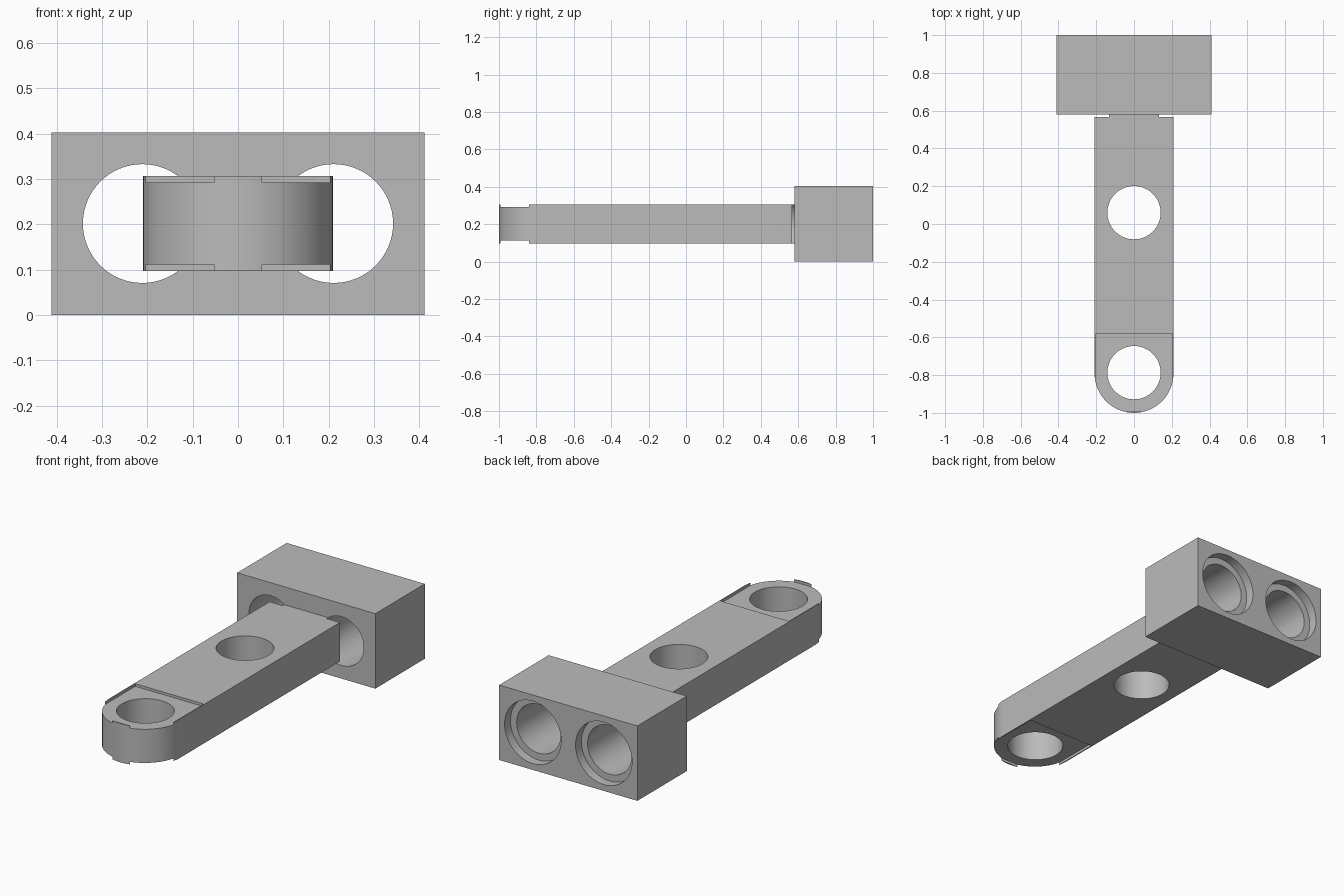
import bpy, bmesh, math
from mathutils import Matrix, Vector

old = bpy.data.objects.get("Cube")
if old:
    bpy.data.objects.remove(old, do_unlink=True)

MID = 0.202      # centre height
R = 0.209        # arm half width and tip radius
TIP = -1 + R     # centre of rounded tip
HALF = 0.1045    # arm half thickness

grey = bpy.data.materials.new("plain_grey")
grey.use_nodes = True
grey.diffuse_color = (0.5, 0.5, 0.5, 1)
grey.node_tree.nodes["Principled BSDF"].inputs["Base Color"].default_value = (0.5, 0.5, 0.5, 1)


def finish(name, bm):
    bmesh.ops.recalc_face_normals(bm, faces=bm.faces)
    mesh = bpy.data.meshes.new(name)
    bm.to_mesh(mesh)
    bm.free()
    mesh.materials.append(grey)
    obj = bpy.data.objects.new(name, mesh)
    bpy.context.collection.objects.link(obj)
    return obj


def box(name, low, high):
    low, high = Vector(low), Vector(high)
    bm = bmesh.new()
    bmesh.ops.create_cube(bm, size=1, matrix=Matrix.Translation((low + high) / 2)
                          @ Matrix.Diagonal((high - low).to_4d()))
    return finish(name, bm)


def rod(name, center, radius, length, along_y=False):
    bm = bmesh.new()
    turn = Matrix.Rotation(math.pi / 2 if along_y else 0, 4, "X")
    bmesh.ops.create_cone(bm, cap_ends=True, segments=64, radius1=radius, radius2=radius,
                          depth=length, matrix=Matrix.Translation(center) @ turn)
    return finish(name, bm)


def combine(target, tool, operation):
    mod = target.modifiers.new(operation.lower(), "BOOLEAN")
    mod.operation, mod.solver, mod.object = operation, "EXACT", tool
    bpy.context.view_layer.objects.active = target
    bpy.ops.object.modifier_apply(modifier=mod.name)
    bpy.data.objects.remove(tool, do_unlink=True)


# Flat arm with a rounded tip, running into the block
bm = bmesh.new()
outline = [(R, 0.65), (-R, 0.65)]
for i in range(33):
    a = math.pi + math.pi * i / 32
    outline.append((R * math.cos(a), TIP + R * math.sin(a)))
face = bm.faces.new([bm.verts.new((x, y, MID - HALF)) for x, y in outline])
top = bmesh.ops.extrude_face_region(bm, geom=[face])["geom"]
bmesh.ops.translate(bm, vec=(0, 0, 2 * HALF),
                    verts=[v for v in top if isinstance(v, bmesh.types.BMVert)])
arm = finish("arm", bm)

# Shallow square recesses above and below the tip
for side in (-1, 1):
    z = sorted((MID + side * (HALF - 0.014), MID + side * 0.2))
    combine(arm, box("recess", (-0.203, -0.993, z[0]), (0.203, -0.583, z[1])), "DIFFERENCE")

# Vertical holes through the arm
for y in (TIP + 0.004, 0.06):
    combine(arm, rod("pin_hole", (0, y, MID), 0.141, 1), "DIFFERENCE")

# End block joined to the arm
body = box("block_with_arm", (-0.411, 0.58, 0), (0.411, 1, 0.403))
combine(body, arm, "UNION")

# Twin bores with rear counterbores; the bores also nick the end of the arm
for x in (-0.211, 0.211):
    combine(body, rod("bore", (x, 0.867, MID), 0.131, 0.6, True), "DIFFERENCE")
    combine(body, rod("counterbore", (x, 1.0, MID), 0.168, 0.1, True), "DIFFERENCE")

bpy.ops.object.select_all(action="DESELECT")
body.select_set(True)
bpy.context.view_layer.objects.active = body
bpy.ops.object.shade_smooth_by_angle(angle=math.radians(30))
